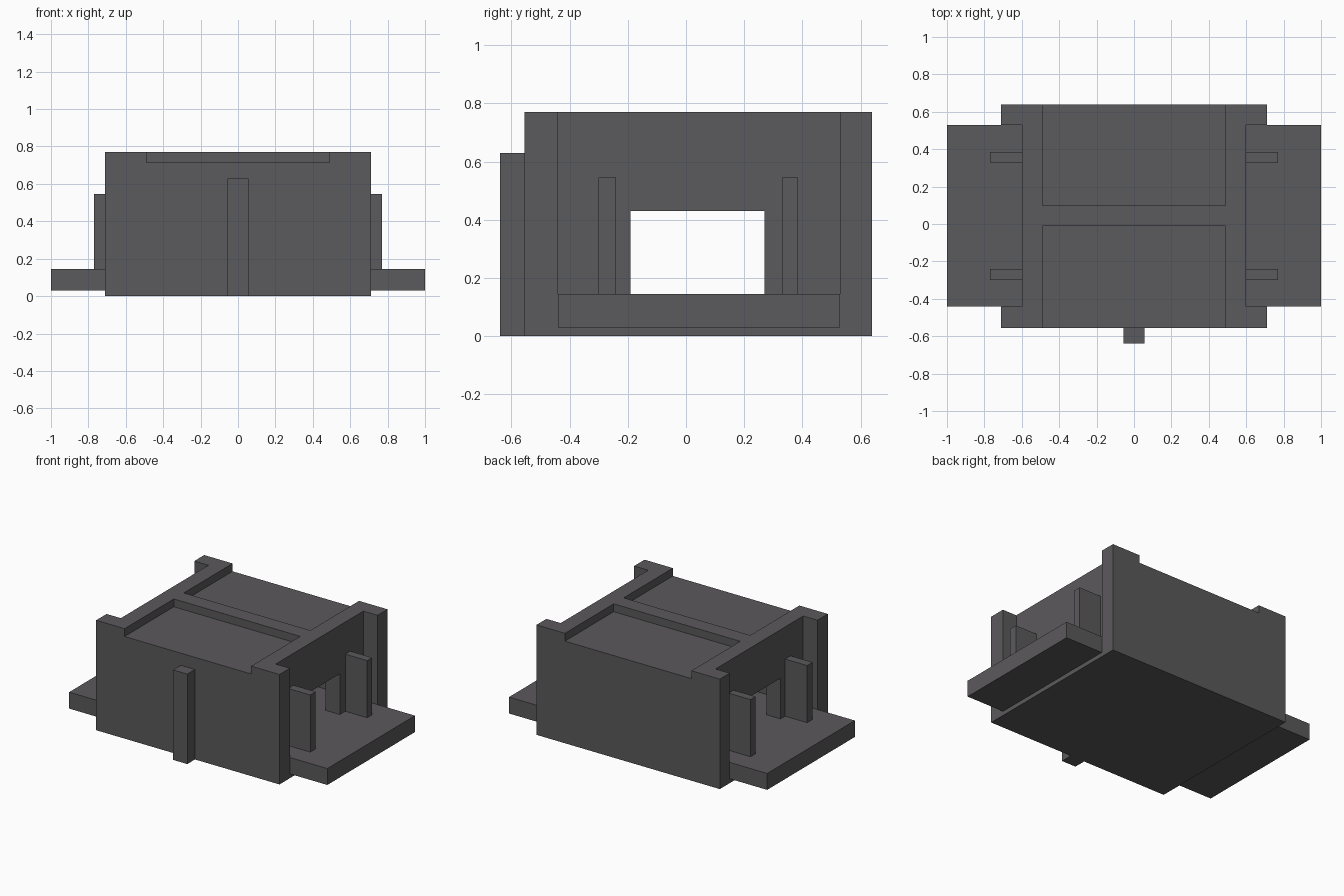
import bpy
import bmesh

# Remove the default object
cube = bpy.data.objects.get("Cube")
if cube:
    bpy.data.objects.remove(cube, do_unlink=True)

# Single dark grey plastic
grey = bpy.data.materials.new("dark_grey")
grey.use_nodes = True
colour = (0.105, 0.100, 0.106, 1.0)
grey.diffuse_color = colour
grey.node_tree.nodes["Principled BSDF"].inputs["Base Color"].default_value = colour


def box(name, x, y, z):
    """Flat-shaded box from (min, max) ranges."""
    bm = bmesh.new()
    bmesh.ops.create_cube(bm, size=1.0)
    for v in bm.verts:
        v.co = [r[0] if c < 0 else r[1] for c, r in zip(v.co, (x, y, z))]
    mesh = bpy.data.meshes.new(name)
    bm.to_mesh(mesh)
    bm.free()
    mesh.materials.append(grey)
    obj = bpy.data.objects.new(name, mesh)
    bpy.context.collection.objects.link(obj)
    return obj


def cut(target, x, y, z):
    """Subtract a box from the target and discard the cutter."""
    cutter = box("cutter", x, y, z)
    cutter.hide_render = True
    mod = target.modifiers.new("cut", 'BOOLEAN')
    mod.operation = 'DIFFERENCE'
    mod.solver = 'EXACT'
    mod.object = cutter
    bpy.context.view_layer.objects.active = target
    bpy.ops.object.modifier_apply(modifier=mod.name)
    bpy.data.objects.remove(cutter, do_unlink=True)


# Hollow housing
FLOOR = 0.145
RECESS_Y = (-0.44, 0.53)
housing = box("housing", (-0.71, 0.71), (-0.555, 0.64), (0, 0.77))
cut(housing, (-0.49, 0.49), RECESS_Y, (FLOOR, 0.66))

# Two shallow pockets in the roof, open at the front and the back
cut(housing, (-0.49, 0.49), (-0.70, -0.01), (0.715, 0.90))
cut(housing, (-0.49, 0.49), (0.10, 0.80), (0.715, 0.90))

for side, s in (("left", 1), ("right", -1)):
    def span(a, b):
        return tuple(sorted((s * a, s * b)))

    # Side recess and window through the side wall
    cut(housing, span(0.60, 0.90), RECESS_Y, (0.03, 0.90))
    cut(housing, span(0.45, 0.65), (-0.19, 0.27), (FLOOR, 0.43))

    # Foot plate standing out of the recess
    box(f"{side}_foot_plate", span(0.60, 1.0), RECESS_Y, (0.03, FLOOR))

    # Upright ribs on the foot plate
    for place, y in (("front", (-0.30, -0.24)), ("back", (0.33, 0.385))):
        box(f"{side}_{place}_rib", span(0.60, 0.77), y, (FLOOR, 0.545))

# Key rib on the front wall
box("front_key_rib", (-0.055, 0.055), (-0.64, -0.555), (0, 0.63))
